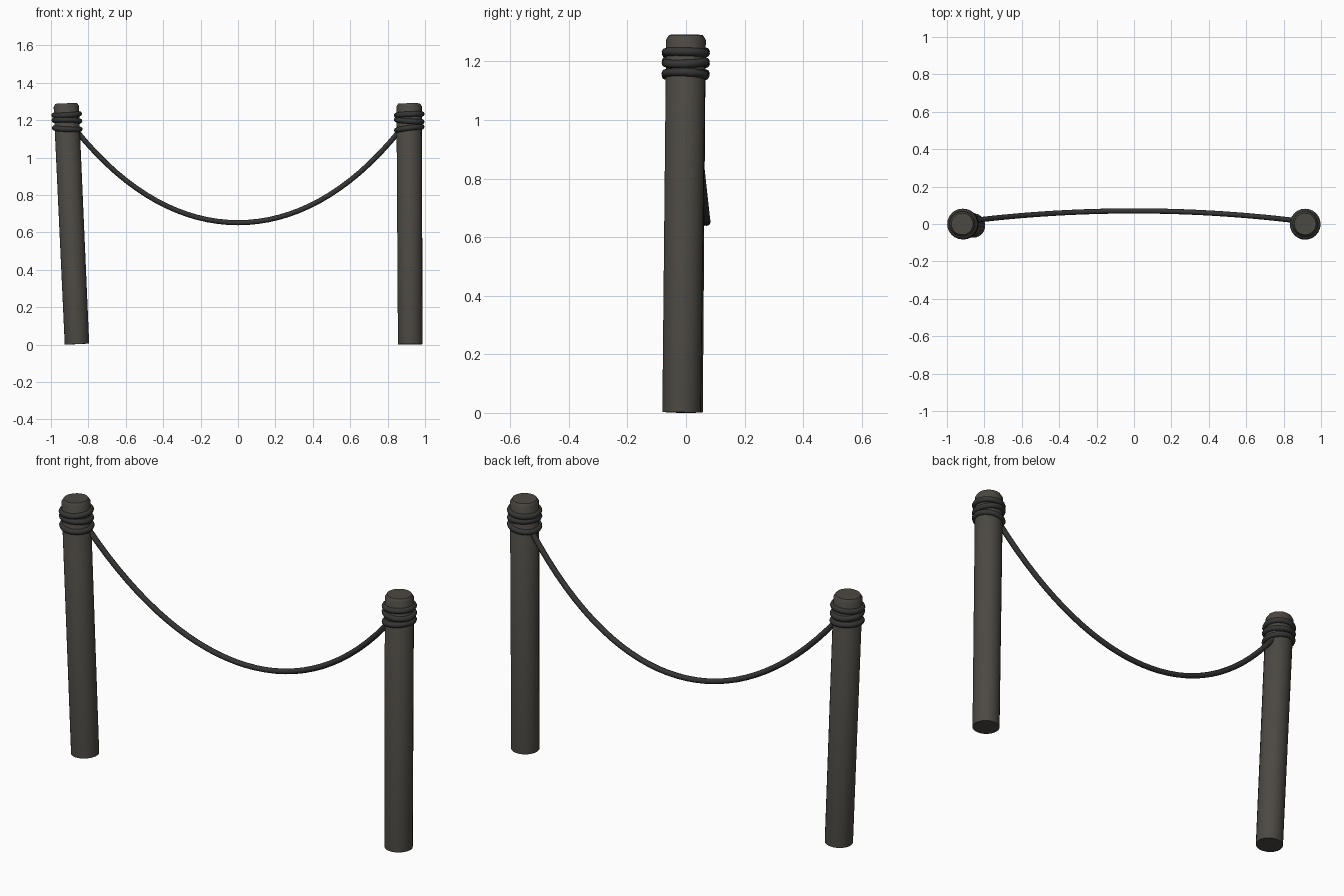
import bpy, math
from mathutils import Vector, Euler

if "Cube" in bpy.data.objects:
    bpy.data.objects.remove(bpy.data.objects["Cube"])


def material(name, col):
    m = bpy.data.materials.new(name)
    m.diffuse_color = (*col, 1)
    m.use_nodes = True
    m.node_tree.nodes["Principled BSDF"].inputs["Base Color"].default_value = m.diffuse_color
    return m


WOOD = material("dark_wood", (0.072, 0.066, 0.056))
ROPE = material("dark_rope", (0.036, 0.036, 0.035))


def finish(ob, name, mat, angle=35):
    ob.name = name
    ob.data.materials.append(mat)
    bpy.ops.object.select_all(action='DESELECT')
    ob.select_set(True)
    bpy.context.view_layer.objects.active = ob
    bpy.ops.object.shade_smooth_by_angle(angle=math.radians(angle))


def post(name, base, top):
    # leaning round post with a chamfered top
    base, top = Vector(base), Vector(top)
    axis = top - base
    n = 20
    rings = [(0, 0.066), (axis.length - 0.016, 0.068), (axis.length, 0.058)]
    verts = [(r * math.cos(2 * math.pi * i / n), r * math.sin(2 * math.pi * i / n), z)
             for z, r in rings for i in range(n)]
    faces = [(k * n + i, k * n + (i + 1) % n, (k + 1) * n + (i + 1) % n, (k + 1) * n + i)
             for k in range(2) for i in range(n)]
    faces += [tuple(reversed(range(n))), tuple(range(2 * n, 3 * n))]
    me = bpy.data.meshes.new(name)
    me.from_pydata(verts, [], faces)
    ob = bpy.data.objects.new(name, me)
    bpy.context.collection.objects.link(ob)
    ob.location = base
    ob.rotation_euler = axis.to_track_quat('Z', 'Y').to_euler()
    finish(ob, name, WOOD)


def wraps(name, base, top, tilts):
    # three tilted rope loops tied round the post head
    base, top = Vector(base), Vector(top)
    for k, (z, (tx, ty)) in enumerate(zip((1.155, 1.197, 1.23), tilts)):
        c = base.lerp(top, z / top.z)
        bpy.ops.mesh.primitive_torus_add(
            major_radius=0.068, minor_radius=0.0145, major_segments=24, minor_segments=8,
            location=c, rotation=Euler((tx, ty, 0)))
        finish(bpy.context.object, f"{name}_{k + 1}", ROPE, 60)


LEFT = ((-0.861, -0.008, 0.003), (-0.919, 0, 1.29))
RIGHT = ((0.921, -0.015, 0.002), (0.915, 0, 1.29))
post("left_post", *LEFT)
post("right_post", *RIGHT)
wraps("left_wrap", *LEFT, [(0.06, 0.05), (-0.08, 0.03), (0.05, -0.06)])
wraps("right_wrap", *RIGHT, [(-0.05, -0.13), (0.04, 0.08), (-0.03, -0.05)])

# sagging rope: catenary blown slightly backwards
cu = bpy.data.curves.new("hanging_rope", 'CURVE')
cu.dimensions = '3D'
cu.bevel_depth = 0.0138
cu.bevel_resolution = 2
cu.use_fill_caps = True
sp = cu.splines.new('POLY')
N = 32
sp.points.add(N)
a = 0.83
for i, p in enumerate(sp.points):
    x = -0.87 + 1.74 * i / N
    p.co = (x, 0.07 - 0.05 * (x / 0.85) ** 2, 0.652 + a * (math.cosh(x / a) - 1), 1)
tmp = bpy.data.objects.new("hanging_rope", cu)
bpy.context.collection.objects.link(tmp)
bpy.ops.object.select_all(action='DESELECT')
tmp.select_set(True)
bpy.context.view_layer.objects.active = tmp
bpy.ops.object.convert(target='MESH')
finish(bpy.context.object, "hanging_rope", ROPE, 60)
